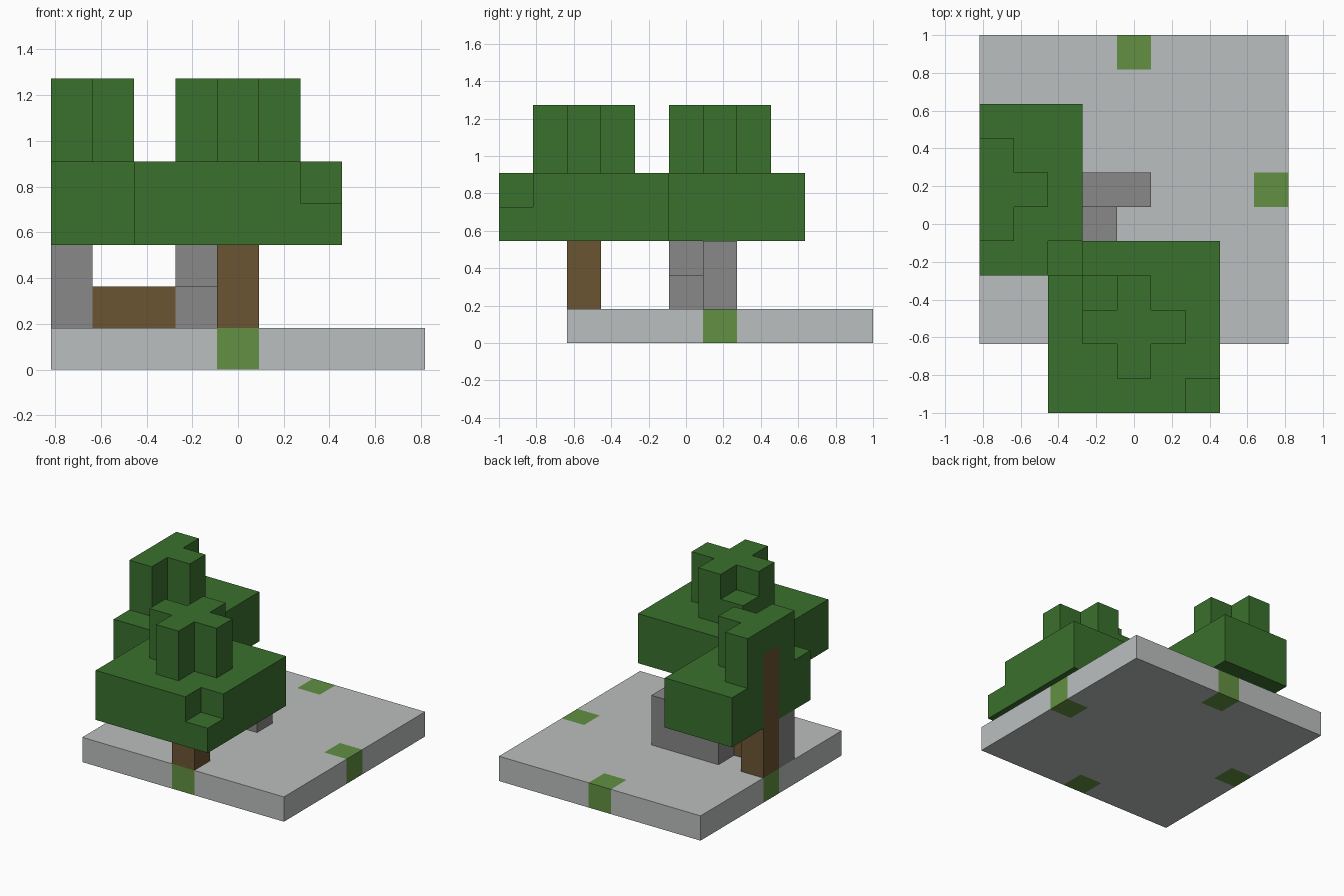
import bpy, bmesh, math
from itertools import product
from mathutils import Vector

cube = bpy.data.objects.get("Cube")
if cube:
    bpy.data.objects.remove(cube, do_unlink=True)

UNIT = 2 / 11                       # edge of one block
ORIGIN = Vector((-4.5, -5.5, 0))    # block grid corner, in blocks


def material(name, colour):
    mat = bpy.data.materials.new(name)
    mat.use_nodes = True
    rgba = (*colour, 1)
    mat.diffuse_color = rgba
    bsdf = next(n for n in mat.node_tree.nodes if n.type == 'BSDF_PRINCIPLED')
    bsdf.inputs["Base Color"].default_value = rgba
    bsdf.inputs["Roughness"].default_value = 0.9
    return mat


pale_stone = material("pale stone", (0.50, 0.52, 0.52))
moss = material("moss green", (0.122, 0.279, 0.054))
leaf = material("leaf green", (0.042, 0.162, 0.026))
bark = material("bark brown", (0.147, 0.089, 0.033))
rock = material("grey rock", (0.246, 0.246, 0.246))


def box(xs, ys, zs):
    """Set of block cells covering three half-open ranges."""
    return set(product(range(*xs), range(*ys), range(*zs)))


def build(name, cells, mat):
    """Make one object from the outer faces of a set of blocks."""
    bm = bmesh.new()
    for cell in cells:
        for axis in range(3):
            for side in (-1, 1):
                step = [0, 0, 0]
                step[axis] = side
                if tuple(c + s for c, s in zip(cell, step)) in cells:
                    continue
                normal = Vector(step)
                u = Vector([float(i == (axis + 1) % 3) for i in range(3)])
                v = normal.cross(u)
                centre = Vector(cell) + Vector((0.5, 0.5, 0.5)) + normal / 2 + ORIGIN
                corners = (-u - v, u - v, u + v, v - u)
                bm.faces.new([bm.verts.new((centre + c / 2) * UNIT) for c in corners])
    bmesh.ops.remove_doubles(bm, verts=bm.verts, dist=0.001)
    bmesh.ops.dissolve_limit(bm, angle_limit=math.radians(1),
                             verts=bm.verts, edges=bm.edges)
    mesh = bpy.data.meshes.new(name)
    bm.to_mesh(mesh)
    bm.free()
    mesh.materials.append(mat)
    obj = bpy.data.objects.new(name, mesh)
    bpy.context.collection.objects.link(obj)
    return obj


def tree(name, x, y, extra, missing):
    """Trunk, broad lower canopy and cross-shaped crown, cut at the plot side."""
    trunk = box((x, x + 1), (y, y + 1), (1, 6))
    leaves = box((x - 2, x + 3), (y - 2, y + 3), (3, 5))
    leaves |= box((x - 1, x + 2), (y, y + 1), (5, 7))
    leaves |= box((x, x + 1), (y - 1, y + 2), (5, 7))
    leaves = (leaves | extra) - missing - trunk
    leaves = {c for c in leaves if c[0] >= 0}
    build(name + "_trunk", trunk, bark)
    build(name + "_leaves", leaves, leaf)
    return leaves


# Ground slab with a mossy block in the middle of each side
patches = {(4, 2, 0), (4, 10, 0), (0, 6, 0), (8, 6, 0)}
build("ground_slab", box((0, 9), (2, 11), (0, 1)) - patches, pale_stone)
for label, patch in zip(("front", "back", "right", "left"), sorted(patches, key=lambda p: (
        [(4, 2, 0), (4, 10, 0), (0, 6, 0), (8, 6, 0)].index(p)))):
    build("moss_block_" + label, {patch}, moss)

# Two trees sharing a notched canopy corner
notch = {(2, 4, 4)}
front_leaves = tree("front_tree", 4, 2, {(3, 3, 5)}, notch | {(6, 0, 4)})
tree("side_tree", 0, 6, set(), notch | front_leaves)

# Low ruined wall and fallen log
build("back_wall", box((2, 5), (6, 7), (1, 2)) | box((3, 5), (6, 7), (2, 3))
      | {(3, 5, 1)}, rock)
build("wall_pillar", box((0, 1), (5, 6), (1, 3)), rock)
build("fallen_log", box((1, 3), (5, 6), (1, 2)), bark)
